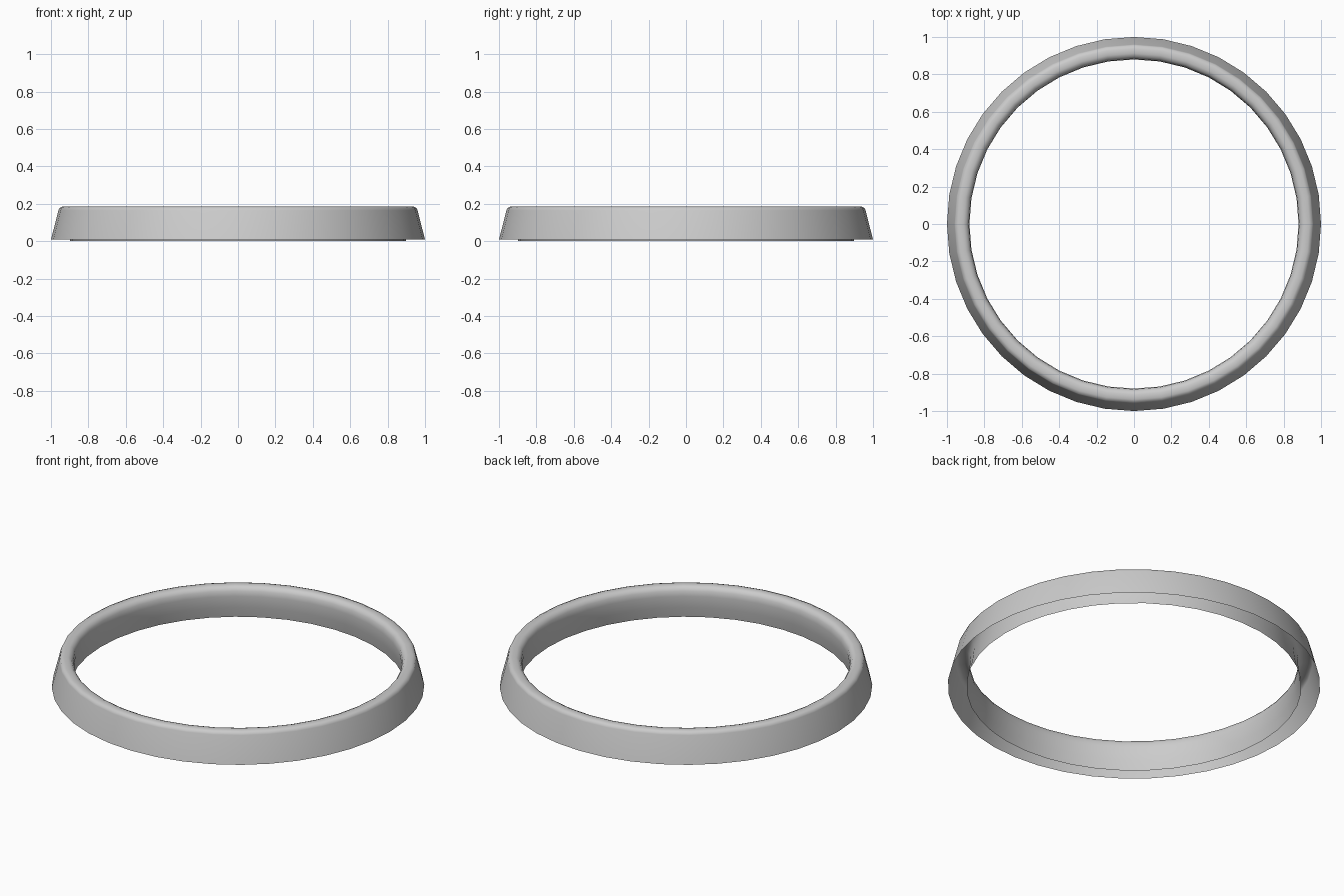
import bpy, bmesh, math

if "Cube" in bpy.data.objects:
    bpy.data.objects.remove(bpy.data.objects["Cube"])

SIDES = 40

# Cross-section (radius, height): outer skirt, rounded rim, inner wall; open underneath
profile = [(1.0, 0.008), (0.96, 0.165), (0.955, 0.178), (0.938, 0.185),
           (0.912, 0.185), (0.895, 0.178), (0.884, 0.16), (0.88, 0.13),
           (0.888, 0.06), (0.90, 0.0)]

# Ring: revolve the cross-section around z
bm = bmesh.new()
rings = []
for r, z in profile:
    rings.append([bm.verts.new((r * math.cos(2 * math.pi * i / SIDES),
                                r * math.sin(2 * math.pi * i / SIDES), z))
                  for i in range(SIDES)])
for a, b in zip(rings, rings[1:]):
    for i in range(SIDES):
        j = (i + 1) % SIDES
        bm.faces.new((a[i], a[j], b[j], b[i]))
for f in bm.faces:
    f.smooth = True
mesh = bpy.data.meshes.new("ring_rim")
bm.to_mesh(mesh)
bm.free()
ring = bpy.data.objects.new("ring_rim", mesh)
bpy.context.collection.objects.link(ring)
